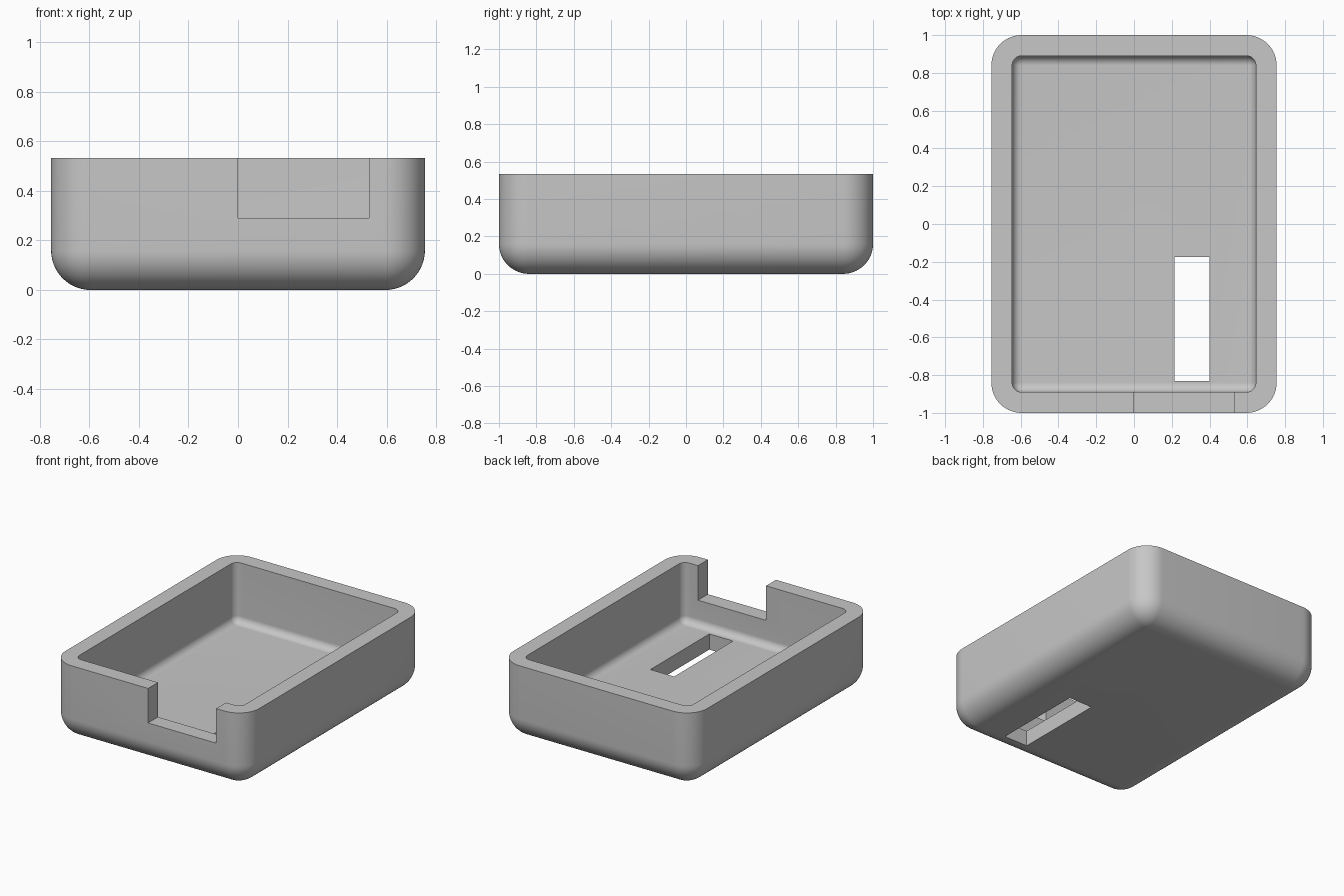
import bpy
import bmesh
from math import sin, cos, pi, radians

cube = bpy.data.objects.get("Cube")
if cube:
    bpy.data.objects.remove(cube, do_unlink=True)

HALF_X, HALF_Y, HEIGHT = 0.755, 1.0, 0.533
WALL, RADIUS, STEPS = 0.11, 0.16, 14

grey = bpy.data.materials.new("plain grey")
grey.use_nodes = True
grey.diffuse_color = (0.57, 0.57, 0.57, 1)
grey.node_tree.nodes["Principled BSDF"].inputs["Base Color"].default_value = grey.diffuse_color


def finish(bm, name):
    bmesh.ops.recalc_face_normals(bm, faces=bm.faces)
    mesh = bpy.data.meshes.new(name)
    bm.to_mesh(mesh)
    bm.free()
    obj = bpy.data.objects.new(name, mesh)
    bpy.context.collection.objects.link(obj)
    mesh.materials.append(grey)
    return obj


def rounded_tub(name, hx, hy, z0, z1, r):
    """Solid with rounded upright corners, a rounded bottom edge and a flat top."""
    bm = bmesh.new()
    cx, cy = hx - r, hy - r

    def ring(radius, z):
        verts = []
        for q, (sx, sy) in enumerate(((1, 1), (-1, 1), (-1, -1), (1, -1))):
            for i in range(STEPS + 1):
                a = (q + i / STEPS) * pi / 2
                verts.append(bm.verts.new((sx * cx + radius * cos(a),
                                           sy * cy + radius * sin(a), z)))
        return verts

    angles = [pi / 2 * (1 - i / STEPS) for i in range(STEPS + 1)]
    rings = [ring(r * cos(t), z0 + r - r * sin(t)) for t in angles]
    rings.append(ring(r, z1))
    for low, high in zip(rings, rings[1:]):
        for i in range(len(low)):
            j = (i + 1) % len(low)
            bm.faces.new((low[i], low[j], high[j], high[i]))
    bm.faces.new(rings[0])
    bm.faces.new(rings[-1])
    bmesh.ops.remove_doubles(bm, verts=bm.verts, dist=1e-5)
    return finish(bm, name)


def block(name, low, high):
    bm = bmesh.new()
    bmesh.ops.create_cube(bm, size=1)
    for v in bm.verts:
        v.co = [lo + (c + 0.5) * (hi - lo) for c, lo, hi in zip(v.co, low, high)]
    return finish(bm, name)


# Outer body, and the hollow, front notch and floor slot cut from it
tray = rounded_tub("tray", HALF_X, HALF_Y, 0, HEIGHT, RADIUS)
cutters = [
    rounded_tub("hollow_cutter", HALF_X - WALL, HALF_Y - WALL, WALL, HEIGHT + 0.2, RADIUS - WALL),
    block("notch_cutter", (0, -1.2, 0.29), (0.53, -0.8, 0.8)),
    block("slot_cutter", (0.215, -0.83, -0.1), (0.4, -0.175, 0.25)),
]

bpy.context.view_layer.objects.active = tray
tray.select_set(True)
for cutter in cutters:
    mod = tray.modifiers.new(cutter.name, "BOOLEAN")
    mod.operation = "DIFFERENCE"
    mod.solver = "EXACT"
    mod.object = cutter
    bpy.ops.object.modifier_apply(modifier=mod.name)
for cutter in cutters:
    bpy.data.objects.remove(cutter, do_unlink=True)

bpy.ops.object.shade_smooth_by_angle(angle=radians(30))
